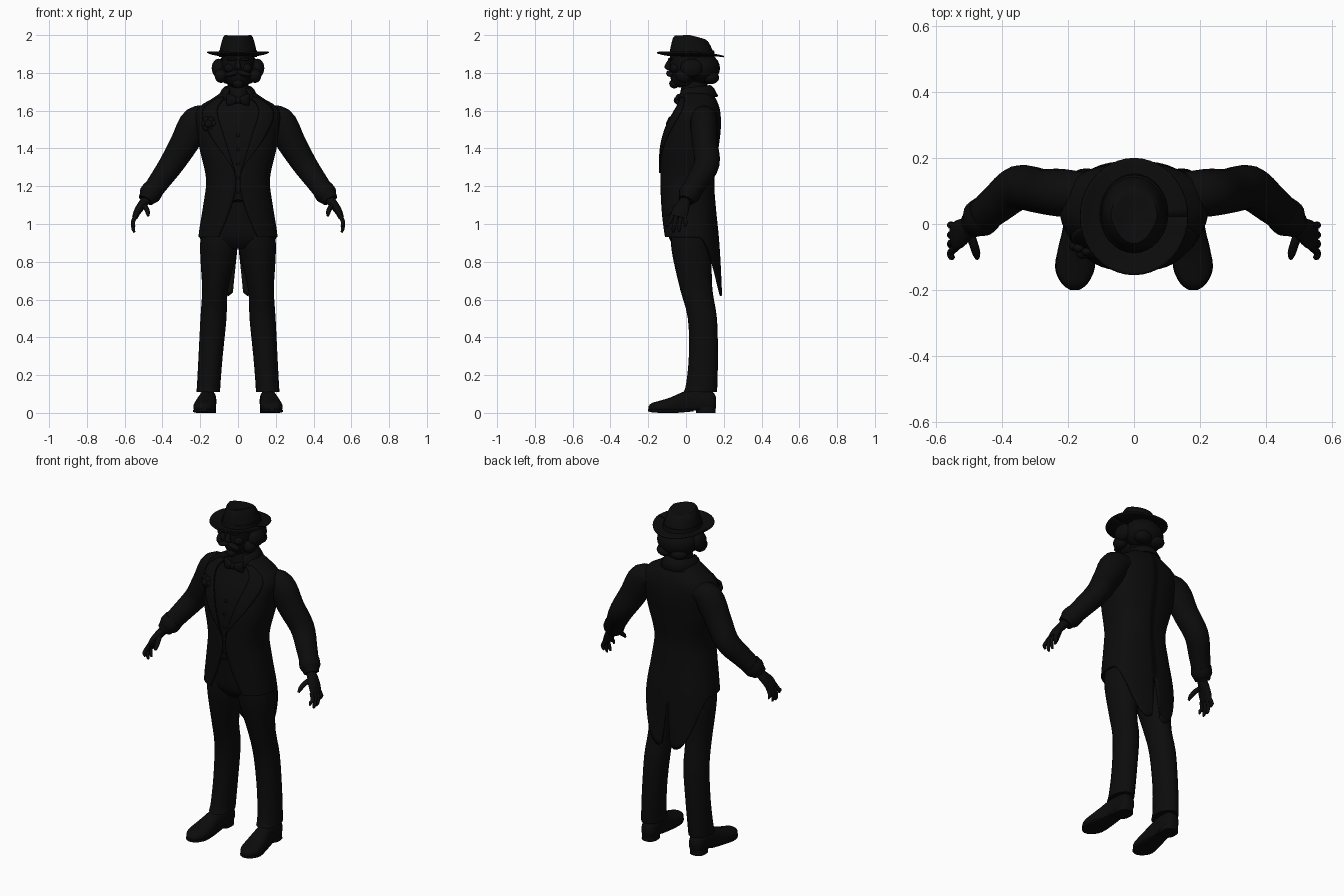
import bpy, bmesh, math
from mathutils import Vector, Matrix

X, Y, Z = Vector((1, 0, 0)), Vector((0, 1, 0)), Vector((0, 0, 1))
black = bpy.data.materials.new("soft_black")
black.diffuse_color = (0.0035, 0.0035, 0.0035, 1)


def finish(name, bm, mirror=False, thick=0):
    bmesh.ops.recalc_face_normals(bm, faces=bm.faces)
    me = bpy.data.meshes.new(name)
    bm.to_mesh(me)
    bm.free()
    me.materials.append(black)
    ob = bpy.data.objects.new(name, me)
    bpy.context.collection.objects.link(ob)
    bpy.context.view_layer.objects.active = ob
    ob.select_set(True)
    bpy.ops.object.shade_smooth_by_angle(angle=math.radians(45))
    ob.select_set(False)
    if thick:
        s = ob.modifiers.new("thickness", 'SOLIDIFY')
        s.thickness, s.offset = thick, 0
    if mirror:
        ob.modifiers.new("mirror", 'MIRROR').use_clip = False
    return ob


def spline(rows, sub):
    """Smooth curve through rows of numbers."""
    rows = [Vector(r) for r in rows]
    out = []
    for i in range(len(rows) - 1):
        a, b, c, d = rows[max(i - 1, 0)], rows[i], rows[i + 1], rows[min(i + 2, len(rows) - 1)]
        for k in range(sub):
            t = k / sub
            out.append(0.5 * (2 * b + (c - a) * t + (2 * a - 5 * b + 4 * c - d) * t * t
                              + (3 * b - a - 3 * c + d) * t ** 3))
    return out + [rows[-1]]


def grid(name, pts, closed, mirror=False, thick=0):
    """Skin rows of points; closed rows get end caps."""
    bm = bmesh.new()
    vs = [[bm.verts.new(p) for p in row] for row in pts]
    n = len(vs[0])
    for a, b in zip(vs, vs[1:]):
        for j in range(n if closed else n - 1):
            k = (j + 1) % n
            bm.faces.new((a[j], a[k], b[k], b[j]))
    if closed:
        bm.faces.new(vs[0])
        bm.faces.new(vs[-1])
    return finish(name, bm, mirror, thick)


def loft(name, rows, plane=None, mirror=False, sub=3, n=20, p=1.0, floor=0):
    """Rows are x, y, z, radius a, radius b; rings follow the path unless a plane is given."""
    rows = spline(rows, sub)
    pts = []
    for i, r in enumerate(rows):
        c = Vector(r[:3])
        if plane:
            u, v = plane
        else:
            t = (Vector(rows[min(i + 1, len(rows) - 1)][:3]) - Vector(rows[max(i - 1, 0)][:3])).normalized()
            u = (Y - t * t.y).normalized()
            v = t.cross(u)
        ring = []
        for j in range(n):
            a = 2 * math.pi * j / n
            f = lambda w: math.copysign(abs(w) ** p, w)
            q = c + u * r[3] * f(math.cos(a)) + v * r[4] * f(math.sin(a))
            q.z = max(q.z, floor)
            ring.append(q)
        pts.append(ring)
    return grid(name, pts, True, mirror)


def ball(name, loc, size, mirror=False, tilt=0):
    bm = bmesh.new()
    m = Matrix.Translation(loc) @ Matrix.Rotation(tilt, 4, 'Y') @ Matrix.Diagonal((*size, 1))
    bmesh.ops.create_uvsphere(bm, u_segments=18, v_segments=12, radius=1, matrix=m)
    return finish(name, bm, mirror)


# torso profile: height, half width, front y, back y
torso = spline([(0.6, 0.215, -0.10, 0.188), (0.78, 0.21, -0.115, 0.18), (0.93, 0.206, -0.12, 0.17),
                (1.1, 0.18, -0.128, 0.153), (1.24, 0.165, -0.132, 0.146), (1.4, 0.2, -0.13, 0.168),
                (1.5, 0.212, -0.11, 0.18), (1.57, 0.222, -0.08, 0.18), (1.62, 0.2, -0.052, 0.172),
                (1.66, 0.135, -0.035, 0.155), (1.7, 0.078, -0.03, 0.13)], 4)


def body(z, a, off=0.0):
    """Point on the torso at height z and angle a (0 front, pi back)."""
    for r, s in zip(torso, torso[1:]):
        if z <= s[0]:
            break
    t = min(max((z - r[0]) / (s[0] - r[0]), 0), 1)
    _, w, f, b = r.lerp(s, t)
    c, h = (f + b) / 2, (b - f) / 2
    sn, cs = math.sin(a), math.cos(a)
    return Vector(((w + off) * math.copysign(abs(sn) ** 0.85, sn),
                   c - (h + off) * math.copysign(abs(cs) ** 0.85, cs), z))


def front_angle(z):
    """Opening of the coat: V at the chest, cutaway below the waist."""
    if z > 1.25:
        return 0.04 + 0.5 * min(1, (z - 1.25) / 0.4)
    return 0.04 + 0.42 * max(0, (1.2 - z) / 0.27) ** 1.5


# tail coat with a curved hem and split back
pts = []
for i in range(45):
    row = []
    for j in range(31):
        s = j / 30
        k = min(max((s - 0.5) / 0.42, 0), 1)
        hem = 0.93 - 0.31 * k * k * (3 - 2 * k)
        if s > 0.94:
            hem += (s - 0.94) * 0.6
        v = i / 44
        z = 1.7 - (1.7 - 0.95) * v / 0.75 if v < 0.75 else 0.95 + (hem - 0.95) * (v - 0.75) / 0.25
        a0 = front_angle(max(z, 0.93))
        q = body(z, a0 + (math.pi - a0) * s)
        if z < 0.9:
            q.x = max(q.x, 0.03 * (0.9 - z) / 0.28)
        row.append(q)
    pts.append(row)
grid("tail_coat", pts, False, True, 0.008)

# lapels
pts = []
for i in range(17):
    z = 1.27 + 0.4 * i / 16
    w = 0.5 * math.sin(math.pi * min(1, (i / 16) ** 1.4 * 0.75))
    pts.append([body(z, front_angle(z) - 0.02 + w * j / 5, 0.008) for j in range(6)])
grid("lapel", pts, False, True, 0.008)

# waistcoat with pointed bottom, and buttons
pts = []
for i in range(20):
    row = []
    for j in range(32):
        a = 2 * math.pi * j / 32 - math.pi
        low = 1.09 + 0.04 * abs(math.cos(abs(a) * 3.5)) if abs(a) < 0.9 else 1.1
        row.append(body(low + (1.69 - low) * i / 19, a, -0.008))
    pts.append(row)
grid("waistcoat", pts, True)
for i in range(5):
    z = 1.17 + 0.075 * i
    ball("waistcoat_button", body(z, 0, -0.004), (0.009, 0.006, 0.009))

# sleeves and cuffs
loft("sleeve", [(0.13, 0.1, 1.575, 0.055, 0.04), (0.215, 0.095, 1.545, 0.072, 0.082),
                (0.283, 0.1, 1.43, 0.068, 0.076), (0.35, 0.11, 1.32, 0.068, 0.066),
                (0.41, 0.065, 1.235, 0.06, 0.058), (0.462, 0.022, 1.163, 0.052, 0.052)], mirror=True, sub=4)
loft("cuff", [(0.449, 0.033, 1.183, 0.056, 0.057), (0.468, 0.016, 1.155, 0.058, 0.058),
              (0.48, 0.006, 1.138, 0.046, 0.046), (0.488, 0.0, 1.125, 0.042, 0.042)], mirror=True, sub=2)

# hands
loft("palm", [(0.48, 0.0, 1.135, 0.026, 0.024), (0.505, -0.012, 1.105, 0.034, 0.024),
              (0.53, -0.03, 1.07, 0.044, 0.02), (0.546, -0.04, 1.035, 0.042, 0.015)], mirror=True)
for i, (name, tip) in enumerate([("index_finger", 0.985), ("middle_finger", 0.955),
                                 ("ring_finger", 0.958), ("little_finger", 0.985)]):
    y = -0.072 + 0.022 * i
    spread = (-0.028, -0.016, -0.008, 0.004)[i]
    loft(name, [(0.54, y, 1.045, 0.011, 0.012), (0.556, y + spread * 0.5, 1.012, 0.011, 0.011),
                (0.554, y + spread, tip + 0.018, 0.01, 0.01), (0.548, y + spread, tip, 0.005, 0.005)],
         mirror=True, n=10)
loft("thumb", [(0.502, -0.02, 1.1, 0.014, 0.014), (0.487, -0.06, 1.085, 0.014, 0.014),
               (0.478, -0.09, 1.062, 0.012, 0.012), (0.476, -0.104, 1.043, 0.006, 0.006)], mirror=True, n=10)

# trousers
loft("trouser_hips", [(0, 0.02, 0.87, 0.12, 0.07), (0, 0.022, 0.92, 0.185, 0.11),
                      (0, 0.02, 1.0, 0.18, 0.12), (0, 0.015, 1.14, 0.16, 0.125)], (X, Y), n=28)
loft("trouser_leg", [(0.095, 0.025, 1.0, 0.09, 0.1), (0.1, 0.025, 0.9, 0.1, 0.105),
                     (0.108, 0.035, 0.8, 0.09, 0.1), (0.122, 0.055, 0.65, 0.068, 0.085),
                     (0.13, 0.087, 0.5, 0.069, 0.077), (0.145, 0.092, 0.3, 0.064, 0.077),
                     (0.155, 0.083, 0.15, 0.062, 0.083), (0.157, 0.075, 0.11, 0.063, 0.089)],
     (X, Y), True, n=24)

# shoes
loft("shoe", [(0.158, 0.158, 0.055, 0.02, 0.03), (0.158, 0.135, 0.06, 0.042, 0.055),
              (0.16, 0.06, 0.06, 0.045, 0.065), (0.165, 0.0, 0.052, 0.047, 0.065),
              (0.174, -0.08, 0.036, 0.058, 0.047), (0.179, -0.14, 0.03, 0.057, 0.034),
              (0.18, -0.18, 0.028, 0.038, 0.025), (0.18, -0.198, 0.026, 0.014, 0.01)],
     (X, Z), True, p=0.85, floor=0.012)
loft("sole", [(0.165, 0.04, 0.016, 0.04, 0.008), (0.172, -0.05, 0.01, 0.052, 0.01),
              (0.179, -0.13, 0.01, 0.061, 0.01), (0.18, -0.18, 0.012, 0.04, 0.009),
              (0.18, -0.2, 0.014, 0.014, 0.006)], (X, Z), True, p=0.6)
loft("shoe_heel", [(0.16, 0.105, 0, 0.044, 0.052), (0.16, 0.105, 0.03, 0.043, 0.052)],
     (X, Y), True, sub=1, p=0.8)

# neck, collar and bow tie
loft("neck", [(0, 0.06, 1.64, 0.07, 0.075), (0, 0.05, 1.7, 0.058, 0.065), (0, 0.045, 1.78, 0.056, 0.068)], (X, Y))
loft("shirt_collar", [(0, 0.05, 1.655, 0.075, 0.085), (0, 0.048, 1.7, 0.068, 0.078),
                      (0, 0.05, 1.73, 0.064, 0.072)], (X, Y))
pts = []
for i in range(25):
    a = 0.65 + (2 * math.pi - 1.3) * i / 24
    s, c = math.sin(a), math.cos(a)
    lift = 0.02 * (1 - c) / 2
    pts.append([Vector((s * r, 0.05 - c * r * 1.12, z + lift))
                for r, z in ((0.07, 1.67), (0.072, 1.712), (0.083, 1.7), (0.105, 1.655))])
grid("coat_collar", pts, False, False, 0.008)
loft("bow_wing", [(0.004, -0.045, 1.655, 0.01, 0.012), (0.03, -0.045, 1.657, 0.014, 0.026),
                  (0.056, -0.036, 1.658, 0.012, 0.032), (0.062, -0.032, 1.658, 0.005, 0.026)], (Y, Z), True)
ball("bow_knot", (0, -0.05, 1.655), (0.014, 0.015, 0.018))

# head and face
loft("head", [(0, 0.0, 1.722, 0.025, 0.035), (0, 0.0, 1.74, 0.052, 0.068), (0, 0.008, 1.78, 0.075, 0.092),
              (0, 0.015, 1.84, 0.086, 0.102), (0, 0.02, 1.91, 0.086, 0.105)], (X, Y), n=24)
loft("nose", [(0, -0.086, 1.87, 0.009, 0.008), (0, -0.096, 1.845, 0.013, 0.014),
              (0, -0.096, 1.825, 0.019, 0.017), (0, -0.086, 1.814, 0.012, 0.008)], (X, Y), n=12)
ball("brow", (0.035, -0.083, 1.872), (0.026, 0.012, 0.008), True)
ball("cheek", (0.045, -0.06, 1.825), (0.028, 0.025, 0.025), True)
ball("moustache", (0.03, -0.085, 1.797), (0.04, 0.02, 0.014), True, 0.3)
ball("chin", (0, -0.062, 1.743), (0.03, 0.027, 0.025))

# hair
ball("hair_back", (0, 0.08, 1.825), (0.118, 0.1, 0.085))
ball("side_hair", (0.102, 0.03, 1.825), (0.038, 0.06, 0.05), True)
ball("sideburn", (0.09, -0.01, 1.785), (0.034, 0.045, 0.038), True)
ball("nape_curl", (0.045, 0.13, 1.775), (0.05, 0.045, 0.035), True)

# hat brim, drooping at front and back edges with raised sides
pts = []
for r in (0.55, 0.7, 0.85, 0.95, 1.0):
    row = []
    for j in range(40):
        a = 2 * math.pi * j / 40
        lift = (r - 0.55) / 0.45
        row.append(Vector((0.163 * r * math.cos(a), 0.023 + 0.177 * r * math.sin(a),
                           1.893 + lift ** 2 * (0.013 * math.cos(a) ** 2 + 0.004 - 0.011 * math.sin(a)
                                                * abs(math.sin(a))))))
    pts.append(row + row[:1])
grid("hat_brim", pts, False, False, 0.008)

# crown, pinched at the front with a dished top
pts = []
for z, k, dish in [(1.885, 1.0, 0), (1.92, 0.97, 0), (1.96, 0.87, 0), (1.985, 0.79, 0), (1.997, 0.7, 0),
                   (1.996, 0.58, 0.25), (1.988, 0.4, 0.7), (1.982, 0.15, 1)]:
    row = []
    for j in range(32):
        a = 2 * math.pi * j / 32
        s, c = math.sin(a), math.cos(a)
        top = (z - 1.885) / 0.115
        pinch = 1 - 0.22 * top * max(0, -s)
        slope = -0.03 * top ** 2 * max(0, s) * k
        row.append(Vector((0.1 * k * c * pinch, 0.032 - 0.01 * top + 0.117 * k * s,
                           z + slope + 0.003 * top * c * c * (1 - dish))))
    pts.append(row)
grid("hat_crown", pts, True)
loft("hat_band", [(0, 0.032, 1.893, 0.104, 0.121), (0, 0.032, 1.918, 0.1, 0.117)], (X, Y), sub=1, n=32)

# flower on the chest
ball("flower_centre", (-0.155, -0.088, 1.53), (0.022, 0.018, 0.022))
for i in range(6):
    a = math.pi * i / 3
    ball("flower_petal", (-0.155 + 0.024 * math.cos(a), -0.078 + 0.01 * math.cos(a) * -1,
                          1.53 + 0.024 * math.sin(a)), (0.018, 0.014, 0.018))
